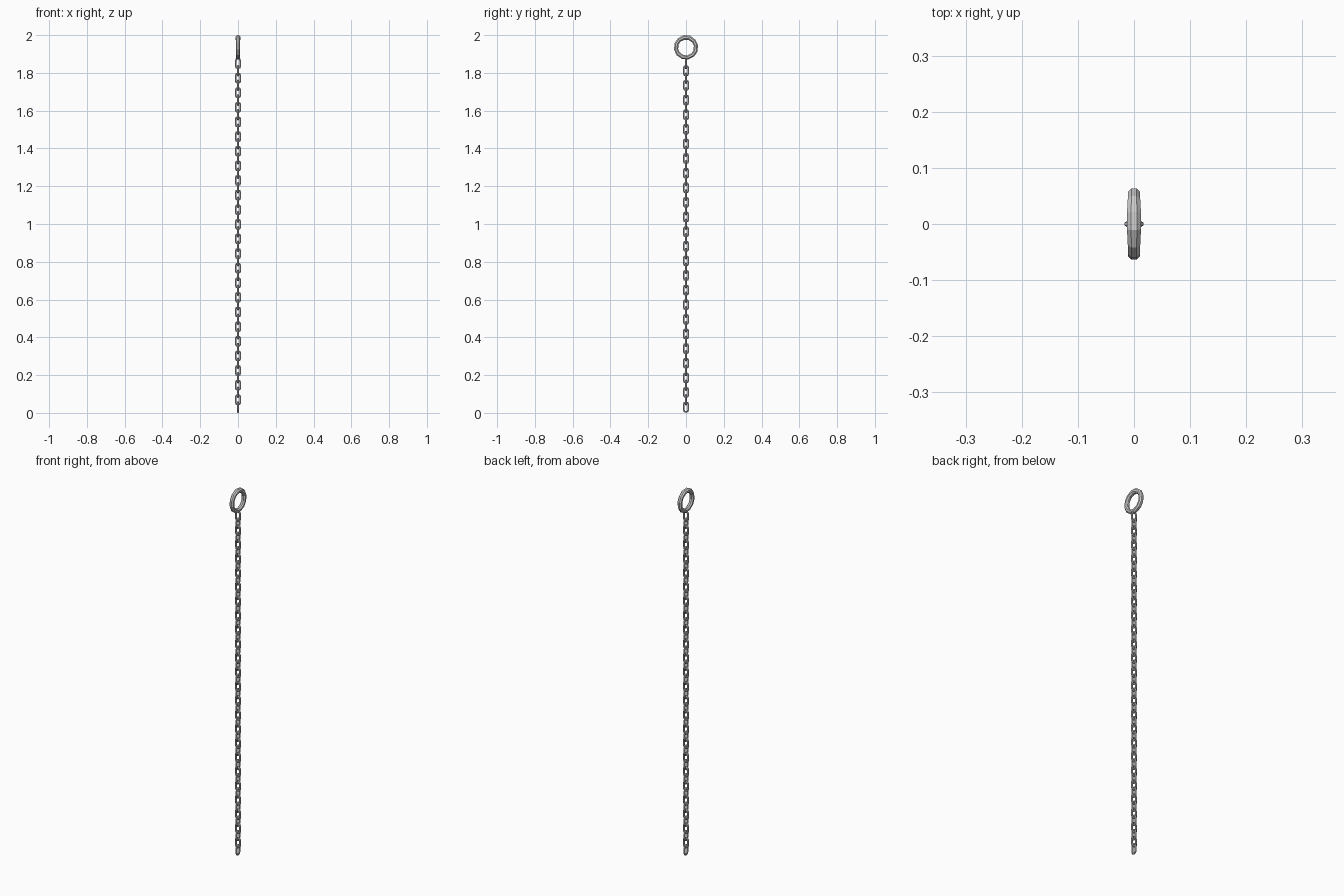
import bpy, bmesh
from math import sin, cos, pi, radians
from mathutils import Vector

if "Cube" in bpy.data.objects:
    bpy.data.objects.remove(bpy.data.objects["Cube"])


def sweep_loop(name, path, sides, twist=0.0):
    """Closed tube in the local YZ plane; path holds (y, z, tube radius)."""
    bm = bmesh.new()
    n = len(path)
    rings = []
    for i, (y, z, r) in enumerate(path):
        a, b = path[i - 1], path[(i + 1) % n]
        t = Vector((0, b[0] - a[0], b[1] - a[1])).normalized()
        out = Vector((0, t.z, -t.y))
        side = Vector((1, 0, 0))
        rings.append([bm.verts.new(Vector((0, y, z))
                                   + out * r * cos(2 * pi * k / sides + twist)
                                   + side * r * sin(2 * pi * k / sides + twist))
                      for k in range(sides)])
    for i in range(n):
        p, q = rings[i], rings[(i + 1) % n]
        for k in range(sides):
            m = (k + 1) % sides
            bm.faces.new((p[k], p[m], q[m], q[k]))
    bmesh.ops.recalc_face_normals(bm, faces=bm.faces[:])
    mesh = bpy.data.meshes.new(name)
    bm.to_mesh(mesh)
    bm.free()
    return mesh


def place(name, mesh, z, turn=0.0):
    ob = bpy.data.objects.new(name, mesh)
    ob.location.z = z
    ob.rotation_euler.z = turn
    bpy.context.collection.objects.link(ob)
    return ob


# Hanging ring: rough hexagon with blunted, slightly thicker corners
ring_path = []
for k in range(6):
    centre = 85 + 60 * k
    thick = 0.0135 if k == 0 else 0.012
    for off in (-14, 14):
        a = radians(centre + off)
        ring_path.append((0.0535 * cos(a), 0.0535 * sin(a), thick))
place("top_ring", sweep_loop("top_ring", ring_path, 8, pi / 8), 1.935)

# Chain link: oval loop of round bar
wire, half_w, straight = 0.0052, 0.0125, 0.0135
link_path = []
for k in range(10):
    a = pi * k / 4 if k < 5 else pi * (k - 1) / 4
    link_path.append((half_w * cos(a),
                      half_w * sin(a) + (straight if k < 5 else -straight), wire))
link_mesh = sweep_loop("chain_link", link_path, 6, pi / 6)

# Chain: every other link turned a quarter
for i in range(48):
    place(f"chain_link_{i + 1}", link_mesh, 0.031 + 0.0387 * i,
          pi / 2 if i % 2 else 0)
